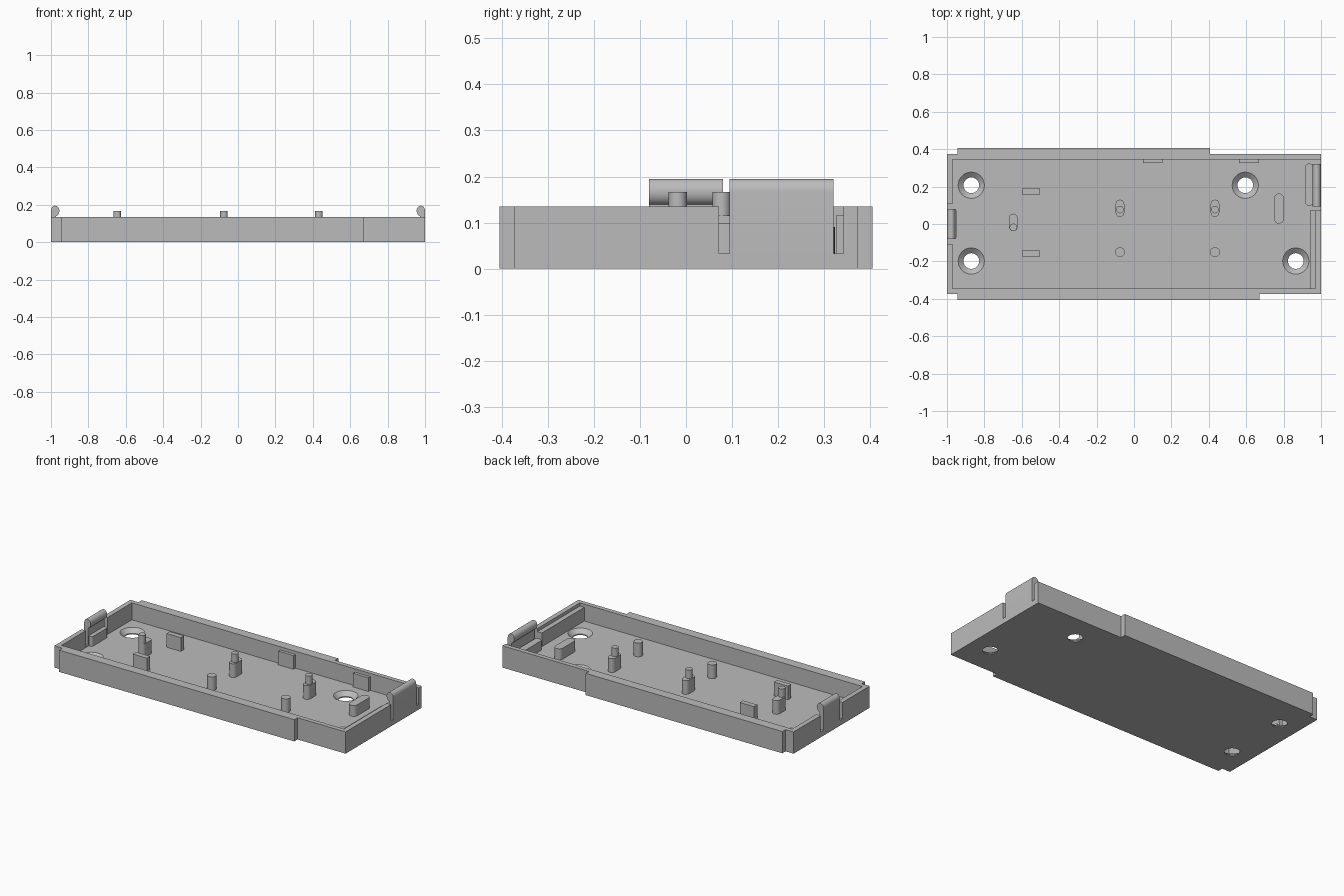
import bpy, bmesh, math
from mathutils import Vector

if "Cube" in bpy.data.objects:
    bpy.data.objects.remove(bpy.data.objects["Cube"], do_unlink=True)

# Single grey plastic
grey = bpy.data.materials.new("grey plastic")
grey.use_nodes = True
colour = (0.5, 0.5, 0.5, 1)
grey.diffuse_color = colour
grey.node_tree.nodes["Principled BSDF"].inputs["Base Color"].default_value = colour


def loft(name, bottom, top):
    """Closed solid between two matching rings of 3D points."""
    bm = bmesh.new()
    a = [bm.verts.new(p) for p in bottom]
    b = [bm.verts.new(p) for p in top]
    bm.faces.new(a)
    bm.faces.new(b)
    for i in range(len(a)):
        j = (i + 1) % len(a)
        bm.faces.new((a[i], a[j], b[j], b[i]))
    bmesh.ops.recalc_face_normals(bm, faces=bm.faces)
    mesh = bpy.data.meshes.new(name)
    bm.to_mesh(mesh)
    bm.free()
    mesh.materials.append(grey)
    obj = bpy.data.objects.new(name, mesh)
    bpy.context.collection.objects.link(obj)
    return obj


def prism(name, outline, z0, z1):
    return loft(name, [(x, y, z0) for x, y in outline], [(x, y, z1) for x, y in outline])


def box(name, x0, x1, y0, y1, z0, z1):
    return prism(name, [(x0, y0), (x1, y0), (x1, y1), (x0, y1)], z0, z1)


def circle(x, y, r, n=32):
    return [(x + r * math.cos(math.tau * i / n), y + r * math.sin(math.tau * i / n))
            for i in range(n)]


def stadium(x, y0, y1, r, n=12):
    """Slot outline running along y."""
    arc = [(r * math.cos(math.pi * i / n), r * math.sin(math.pi * i / n)) for i in range(n + 1)]
    return [(x + u, y1 - r + v) for u, v in arc] + [(x - u, y0 + r - v) for u, v in arc]


def smooth(obj):
    bpy.ops.object.select_all(action='DESELECT')
    obj.select_set(True)
    bpy.context.view_layer.objects.active = obj
    bpy.ops.object.shade_smooth_by_angle(angle=math.radians(35))


def cut(obj, cutter):
    mod = obj.modifiers.new("cut", 'BOOLEAN')
    mod.operation = 'DIFFERENCE'
    mod.solver = 'EXACT'
    mod.object = cutter
    cutter.hide_render = True
    bpy.context.view_layer.objects.active = obj
    bpy.ops.object.modifier_apply(modifier=mod.name)
    bpy.data.objects.remove(cutter, do_unlink=True)


FLOOR, RIM, LEDGE, SINK = 0.03, 0.135, 0.115, 0.02

# Tray with thickened long walls
tray = prism("tray", [(-1, -.373), (-.945, -.373), (-.945, -.405), (.67, -.405),
                      (.67, -.373), (1, -.373), (1, .373), (.405, .373),
                      (.405, .405), (-.945, .405), (-.945, .373), (-1, .373)], 0, RIM)
cut(tray, box("cavity", -.97, .97, -.345, .345, FLOOR, .3))

# Gaps in the end walls that free the clips
cut(tray, box("left_gap", .95, 1.1, .072, .342, .033, .3))
cut(tray, box("right_gap", -1.1, -.95, -.107, .107, .033, .3))

# Countersunk screw holes
for x, y in [(-.87, .207), (-.87, -.198), (.595, .207), (.865, -.198)]:
    cut(tray, prism("hole", circle(x, y, .042), -.1, .1))
    cut(tray, loft("countersink", [(px, py, .006) for px, py in circle(x, y, .042)],
                   [(px, py, .04) for px, py in circle(x, y, .082)]))
smooth(tray)

# Ledge along the left end wall
box("end_ledge", .94, .975, -.346, .072, SINK, LEDGE)


# Snap clips: thin tongue with a rounded bead on top
def clip(name, side, y0, y1):
    bead = [(.9775 + .0225 * math.cos(a), .167 + .028 * math.sin(a))
            for a in [math.radians(d) for d in range(0, 261, 13)]]
    profile = [(.975, SINK), (1, SINK)] + bead
    ring = [[(side * u, y, z) for u, z in profile] for y in (y0, y1)]
    smooth(loft(name, *ring))


clip("left_clip", 1, .094, .32)
clip("right_clip", -1, -.08, .08)

# Rounded stops inside the clips
smooth(prism("left_clip_stop", stadium(.937, .097, .323, .022), SINK, .09))
smooth(prism("right_clip_stop", stadium(-.962, -.078, .078, .014), SINK, .09))

# Board supports with locating pins
for i, (x, y0, y1, pin) in enumerate([(-.645, -.038, .055, -.018),
                                      (-.075, .038, .13, .077), (.433, .038, .13, .077)]):
    smooth(prism(f"support_{i + 1}", stadium(x, y0, y1, .023), SINK, LEDGE))
    smooth(prism(f"locating_pin_{i + 1}", circle(x, pin, .02, 24), .1, .167))

# Plain round posts and the low oblong post
for i, x in enumerate((-.075, .433)):
    smooth(prism(f"round_post_{i + 1}", circle(x, -.15, .026, 24), SINK, LEDGE))
smooth(prism("oblong_post", stadium(.775, .002, .163, .026), SINK, .098))

# Small rectangular blocks and back wall ribs
for i, y in enumerate((-.159, .174)):
    box(f"block_{i + 1}", -.6, -.503, y - .016, y + .016, SINK, LEDGE)
for i, x in enumerate((.048, .562)):
    box(f"wall_rib_{i + 1}", x, x + .105, .326, .347, SINK, LEDGE)
